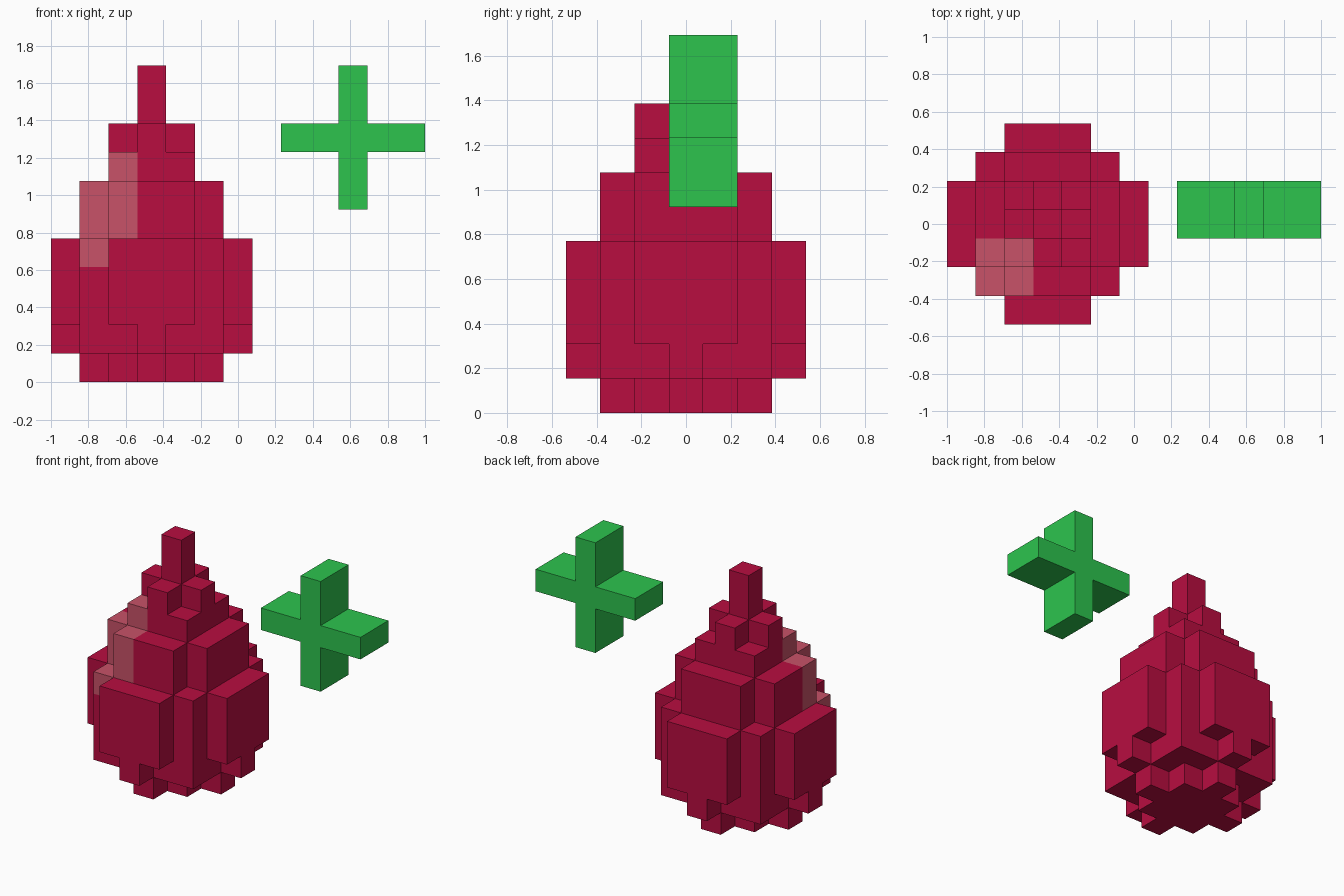
import bpy
import bmesh
from mathutils import Vector

if "Cube" in bpy.data.objects:
    bpy.data.objects.remove(bpy.data.objects["Cube"])

U = 2 / 13  # edge length of one cube


def material(name, rgb):
    m = bpy.data.materials.new(name)
    m.diffuse_color = (*rgb, 1)
    m.use_nodes = True
    m.node_tree.nodes["Principled BSDF"].inputs["Base Color"].default_value = m.diffuse_color
    return m


crimson = material("crimson", (0.479, 0.004, 0.051))
pink = material("pink_highlight", (0.578, 0.084, 0.138))
green = material("leaf_green", (0.026, 0.552, 0.076))


def block_object(name, cells, origin, mats, pick=lambda c: 0):
    """Outer skin of a set of unit cubes; cell (i, j, k) has its base centre at origin + (i, j, k)."""
    bm = bmesh.new()
    verts = {}

    def vert(p):
        key = tuple(round(2 * a) for a in p)
        if key not in verts:
            verts[key] = bm.verts.new((Vector(p) + Vector(origin)) * U)
        return verts[key]

    for c in sorted(cells):
        for axis in range(3):
            for s in (-1, 1):
                n = Vector((0, 0, 0))
                n[axis] = s
                if tuple(int(a) for a in Vector(c) + n) in cells:
                    continue
                a = Vector((0, 0, 0))
                a[(axis + 1) % 3] = 0.5
                b = n.cross(a)
                mid = Vector(c) + Vector((0, 0, 0.5)) + n / 2
                f = bm.faces.new([vert(mid + d) for d in (-a - b, a - b, a + b, -a + b)])
                f.material_index = pick(c)
    mesh = bpy.data.meshes.new(name)
    bm.to_mesh(mesh)
    bm.free()
    for m in mats:
        mesh.materials.append(m)
    obj = bpy.data.objects.new(name, mesh)
    bpy.context.collection.objects.link(obj)
    return obj


# Half-widths of the drop's rows at distance 0, 1, 2, 3 from its axis, per run of layers
LAYERS = [
    (range(0, 1), (2, 1, 0)),
    (range(1, 2), (3, 2, 2, 0)),
    (range(2, 5), (3, 3, 2, 1)),
    (range(5, 7), (2, 2, 1)),
    (range(7, 8), (1, 1)),
    (range(8, 9), (1, 0)),
    (range(9, 11), (0,)),
]
drop = {(i, j, k)
        for ks, rows in LAYERS for k in ks
        for j in range(1 - len(rows), len(rows))
        for i in range(-rows[abs(j)], rows[abs(j)] + 1)}

# Shine running up the front left corner
shine = {(-2, -2, 4), (-1, -1, 7)} | {(i, -3 - i, k) for i in (-2, -1) for k in (5, 6)}
block_object("drop", drop, (-3, 0, 0), [crimson, pink], lambda c: int(c in shine))

# Plus sign, two cubes deep
plus = {(i, j, k) for i in range(-2, 3) for j in (0, 1) for k in range(6, 11)
        if i == 0 or k == 8}
block_object("plus_sign", plus, (4, 0, 0), [green])
